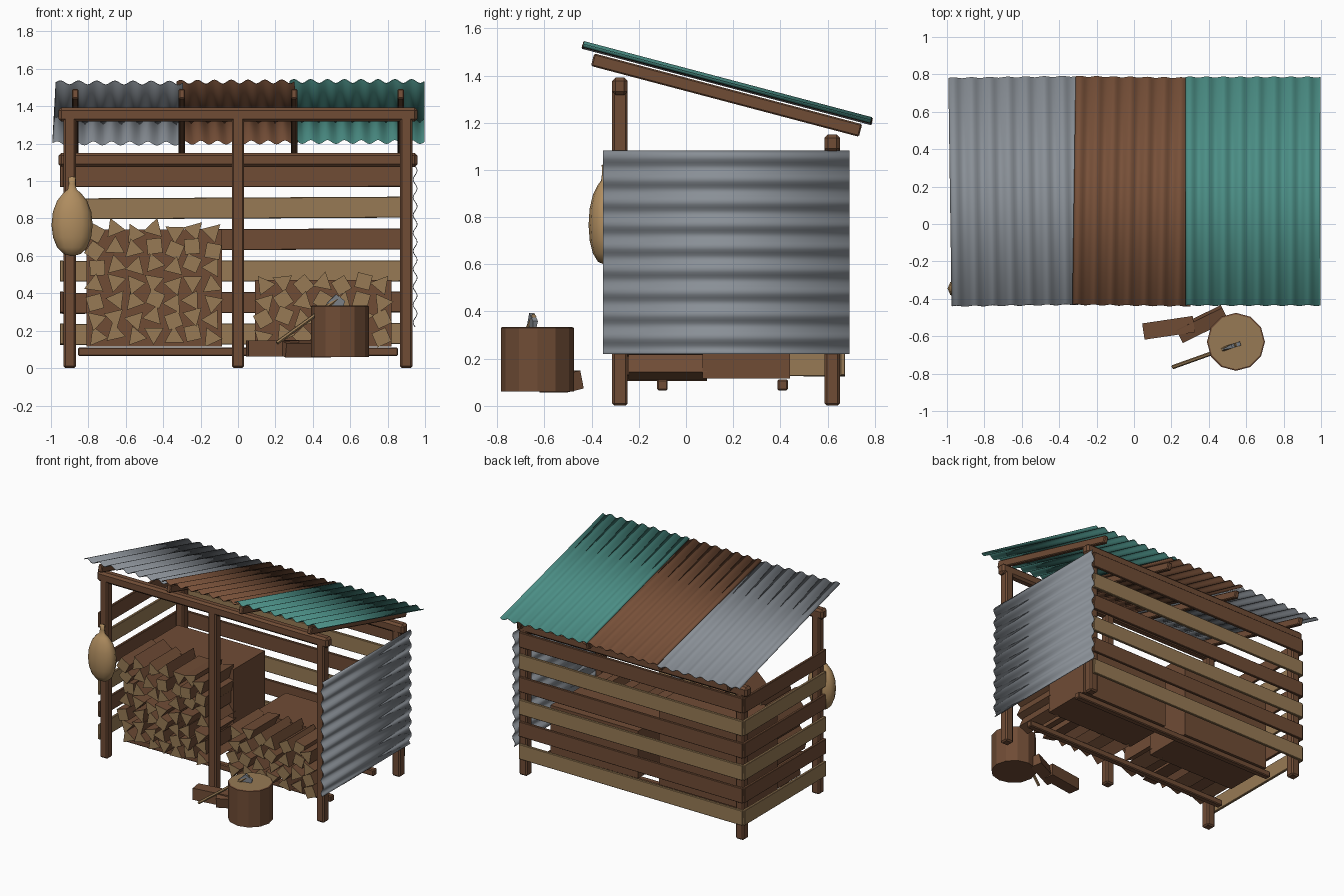
import bpy, bmesh, math, random
from mathutils import Vector, Matrix, Euler

if "Cube" in bpy.data.objects:
    bpy.data.objects.remove(bpy.data.objects["Cube"])
random.seed(4)


def mat(name, r, g, b):
    m = bpy.data.materials.new(name)
    m.diffuse_color = (r, g, b, 1)
    m.use_nodes = True
    m.node_tree.nodes["Principled BSDF"].inputs["Base Color"].default_value = m.diffuse_color
    return m


BROWN = mat("brown wood", .160, .072, .036)
TAN = mat("pale wood", .310, .195, .090)
SACK = mat("straw hide", .430, .265, .115)
GREY = mat("grey metal", .250, .275, .305)
RUST = mat("rust brown metal", .185, .080, .040)
TEAL = mat("teal metal", .070, .270, .235)


def finish(name, bm, mats, smooth=False, bevel=0):
    bmesh.ops.recalc_face_normals(bm, faces=bm.faces)
    me = bpy.data.meshes.new(name)
    bm.to_mesh(me)
    bm.free()
    for m in mats:
        me.materials.append(m)
    for p in me.polygons:
        p.use_smooth = smooth
    ob = bpy.data.objects.new(name, me)
    bpy.context.collection.objects.link(ob)
    if bevel:
        b = ob.modifiers.new("bevel", 'BEVEL')
        b.width = bevel
        b.segments = 1
    return ob


def box(name, centre, size, m, rot=(0, 0, 0), bevel=.006):
    bm = bmesh.new()
    bmesh.ops.create_cube(bm, size=1, matrix=Matrix.Diagonal((*size, 1)))
    ob = finish(name, bm, [m], bevel=bevel)
    ob.location = centre
    ob.rotation_euler = rot
    return ob


def sheet(name, width, length, m, waves, amp=.012, per=8):
    # corrugated sheet in the XY plane, ridges along Y
    bm = bmesh.new()
    rows = []
    n = waves * per
    for i in range(n + 1):
        x = width * (i / n - .5)
        z = amp * math.sin(2 * math.pi * i / per)
        rows.append([bm.verts.new((x, s * length / 2, z)) for s in (-1, 1)])
    for a, b in zip(rows, rows[1:]):
        bm.faces.new((a[0], b[0], b[1], a[1]))
    ob = finish(name, bm, [m], smooth=True)
    s = ob.modifiers.new("thickness", 'SOLIDIFY')
    s.thickness = .004
    s.offset = 0
    return ob


def prism(bm, a, b, r, sides, spin, end_mat=1, squash=1):
    # split log from a to b; end faces get the second material
    a, b = Vector(a), Vector(b)
    q = (b - a).to_track_quat('Z', 'Y')
    rings = []
    for p in (a, b):
        ring = []
        for k in range(sides):
            t = spin + 2 * math.pi * k / sides
            ring.append(bm.verts.new(p + q @ Vector((r * math.cos(t), r * squash * math.sin(t), 0))))
        rings.append(ring)
    for k in range(sides):
        j = (k + 1) % sides
        bm.faces.new((rings[0][k], rings[0][j], rings[1][j], rings[1][k]))
    for ring in rings:
        bm.faces.new(ring).material_index = end_mat


# posts and beams
for x in (-.9, 0, .9):
    box("front_post", (x, -.28, .69), (.066, .066, 1.38), BROWN, bevel=.01)
for x in (-.9, .9):
    box("back_post", (x, .62, .55), (.066, .066, 1.1), BROWN, bevel=.01)
box("front_beam", (0, -.28, 1.355), (1.92, .066, .075), BROWN, bevel=.015)
box("back_beam", (0, .62, 1.113), (1.92, .066, .075), BROWN, bevel=.015)
for y in (-.1, .41):
    box("floor_skid", (0, y, .088), (1.71, .045, .046), BROWN)

# rafters
SLOPE = math.radians(-14.8)
for x in (-.87, -.3, .3, .87):
    box("rafter", (x, .172, 1.317), (.034, 1.175, .055), BROWN, (SLOPE, 0, 0))

# roof sheets, slightly crooked and overlapping
for name, x, w, lift, yaw, m, n in (("grey_roof_sheet", -.643, .68, -.002, .8, GREY, 7),
                                    ("rust_roof_sheet", -.005, .63, .003, -.8, RUST, 7),
                                    ("teal_roof_sheet", .636, .72, .006, 0, TEAL, 8)):
    s = sheet(name, w, 1.262, m, n, .011)
    s.matrix_world = (Matrix.Translation((x, .175, 1.366 + lift))
                      @ Matrix.Rotation(SLOPE, 4, 'X')
                      @ Matrix.Rotation(math.radians(yaw), 4, 'Z'))

# right wall sheet
wall = sheet("side_wall_sheet", .86, 1.045, GREY, 9, .011)
wall.rotation_euler = (0, math.radians(90), 0)
wall.location = (.947, .17, .65)

# back and left slats, alternating wood
for i in range(6):
    z = .182 + i * .1685
    m = BROWN if i % 2 else TAN
    tilt = random.uniform(-.006, .006)
    box("back_slat", (-.01, .665, z), (1.86, .02, .112), m, (0, tilt, 0), .003)
    box("left_slat", (-.943, .18, z), (.02, .97, .112), m, (tilt, 0, 0), .003)

# stacked firewood
for name, x0, x1, rows in (("left", -.81, -.085, 7), ("right", .09, .82, 4)):
    top = .11 + rows * .09
    box(name + "_stack_core", ((x0 + x1) / 2, .255, (.115 + top) / 2),
        (x1 - x0, .37, top - .115), BROWN, bevel=0)
    bm = bmesh.new()
    cols = 7
    step = (x1 - x0 - .10) / (cols - 1)
    for r in range(rows):
        for c in range(cols):
            x = x0 + .05 + c * step + random.uniform(-.008, .008)
            z = .165 + r * .093 + (c % 2) * .018 + random.uniform(-.006, .006)
            y = -.25 + random.uniform(-.03, .03)
            sides = random.choice((3, 3, 4))
            prism(bm, (x, y, z), (x, .09, z), .06 if sides == 3 else .057,
                  sides, random.uniform(0, 6.28))
    finish(name + "_firewood", bm, [BROWN, TAN])

# chopping stump with pale top
bm = bmesh.new()
bmesh.ops.create_cone(bm, cap_ends=True, segments=12, radius1=.155, radius2=.155, depth=.27)
for f in bm.faces:
    if f.normal.z > .9:
        top_face = f
bmesh.ops.inset_region(bm, faces=[top_face], thickness=.008, depth=.004)
top_face.material_index = 1
stump = finish("chopping_stump", bm, [BROWN, TAN])
stump.location = (.545, -.63, .195)

# axe
bm = bmesh.new()
prism(bm, (.208, -.765, .135), (.545, -.645, .38), .011, 6, 0, 0)
finish("axe_handle", bm, [TAN])
bm = bmesh.new()
prof = [(-.045, .022), (.03, .018), (.06, .0), (.03, -.018), (-.045, -.022)]
prof = [(-.03, .02, .011), (.03, .02, .011), (.055, -.05, .002), (-.045, -.05, .002)]
sides = [[bm.verts.new((x, s * t, z)) for x, z, t in prof] for s in (-1, 1)]
for k in range(4):
    j = (k + 1) % 4
    bm.faces.new((sides[0][k], sides[0][j], sides[1][j], sides[1][k]))
for s in sides:
    bm.faces.new(s)
head = finish("axe_head", bm, [GREY])
head.location = (.535, -.65, .36)
head.rotation_euler = (0, math.radians(36), math.radians(19))

# loose split logs by the stump
bm = bmesh.new()
prism(bm, (.05, -.575, .105), (.32, -.535, .105), .062, 4, math.pi / 4, 0)
prism(bm, (.24, -.595, .103), (.485, -.475, .103), .055, 4, 1.0, 0)
finish("loose_logs", bm, [BROWN])

# hanging straw sack: lathe with flattened depth
bm = bmesh.new()
prof = [(0, .598), (.045, .61), (.08, .645), (.102, .70), (.11, .765), (.103, .835),
        (.08, .895), (.048, .935), (.024, .955), (.018, .985), (.02, 1.02), (0, 1.025)]
rings = [[bm.verts.new((r * math.cos(k * math.pi / 6), r * .62 * math.sin(k * math.pi / 6), z))
          for k in range(12)] for r, z in prof]
for a, b in zip(rings, rings[1:]):
    for k in range(12):
        j = (k + 1) % 12
        bm.faces.new((a[k], a[j], b[j], b[k]))
bmesh.ops.remove_doubles(bm, verts=bm.verts, dist=.0005)
sack = finish("hanging_sack", bm, [SACK], smooth=True)
sack.location = (-.887, -.345, 0)
